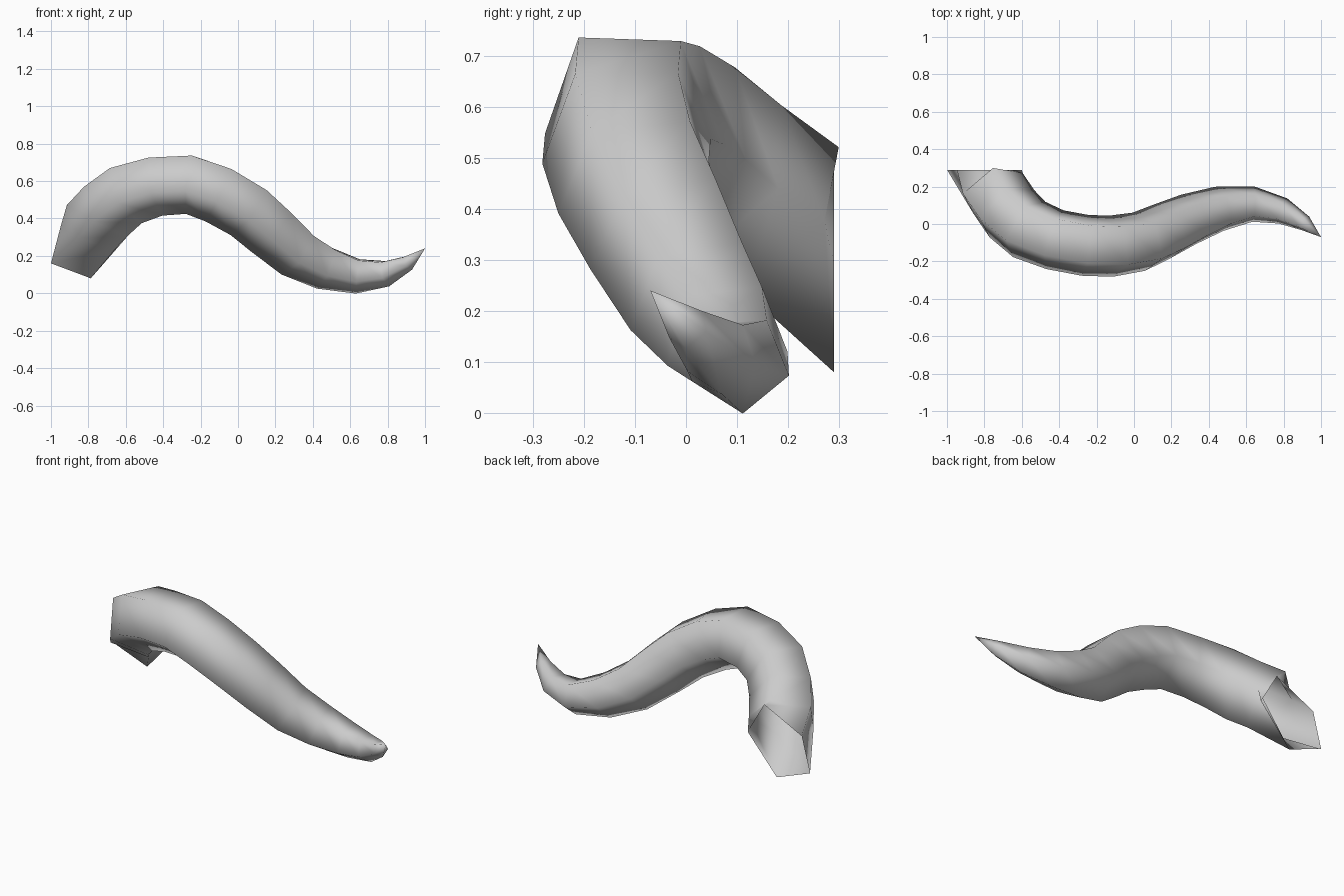
import bpy, bmesh, math
from mathutils import Vector

if "Cube" in bpy.data.objects:
    bpy.data.objects.remove(bpy.data.objects["Cube"])

# centre line of the horn with the radius at each ring
PATH = [(-.755, .18, .38, .185), (-.68, .07, .46, .185), (-.58, -.02, .54, .18),
        (-.43, -.08, .585, .172), (-.255, -.113, .595, .172), (-.1, -.118, .54, .172),
        (.055, -.093, .45, .168), (.175, -.04, .345, .161), (.315, .025, .222, .147),
        (.47, .08, .143, .127), (.64, .105, .098, .1), (.79, .07, .11, .075),
        (.91, .005, .165, .044)]
TIP = Vector((1, -.07, .24))
# open base pentagon, cut flat on the back plane
BASE = [(-.707, .48), (-.947, .362), (-1, .16), (-.787, .08), (-.6, .294)]
START = Vector((-.81, .29, .275))
REF = 4          # ring whose orientation is known
SIDES = 5

pts = [START] + [Vector(p[:3]) for p in PATH] + [TIP]
tangents = [(pts[i + 1] - pts[i - 1]).normalized() for i in range(1, len(pts) - 1)]
n = len(PATH)

# carry the "up" direction along the path without twisting
up = [None] * n
t = tangents[REF]
up[REF] = (Vector((0, 0, 1)) - t * t.z).normalized()
for step, stop in ((1, n), (-1, -1)):
    for i in range(REF + step, stop, step):
        rot = tangents[i - step].rotation_difference(tangents[i])
        up[i] = (rot @ up[i - step]).normalized()

bm = bmesh.new()
rings = [[bm.verts.new((x, .29, z)) for x, z in BASE]]
for i, p in enumerate(PATH):
    side = up[i].cross(tangents[i])      # points to +y where the path runs along +x
    side = -side if i == REF and side.y < 0 else side
    ring = []
    for k in range(SIDES):
        a = math.radians(52 + 72 * k)
        ring.append(bm.verts.new(pts[i + 1] + p[3] * (side * math.cos(a) + up[i] * math.sin(a))))
    rings.append(ring)
for a, b in zip(rings, rings[1:]):
    for k in range(SIDES):
        j = (k + 1) % SIDES
        bm.faces.new((a[k], a[j], b[j], b[k]))
apex = bm.verts.new(TIP)
for k in range(SIDES):
    bm.faces.new((rings[-1][k], rings[-1][(k + 1) % SIDES], apex))
bmesh.ops.recalc_face_normals(bm, faces=bm.faces)
for f in bm.faces:
    f.smooth = True

mesh = bpy.data.meshes.new("curved_horn")
bm.to_mesh(mesh)
bm.free()
horn = bpy.data.objects.new("curved_horn", mesh)
bpy.context.collection.objects.link(horn)
mat = bpy.data.materials.new("light grey")
mat.diffuse_color = (.6, .6, .6, 1)
mat.use_nodes = True
mat.node_tree.nodes["Principled BSDF"].inputs["Base Color"].default_value = mat.diffuse_color
mesh.materials.append(mat)
